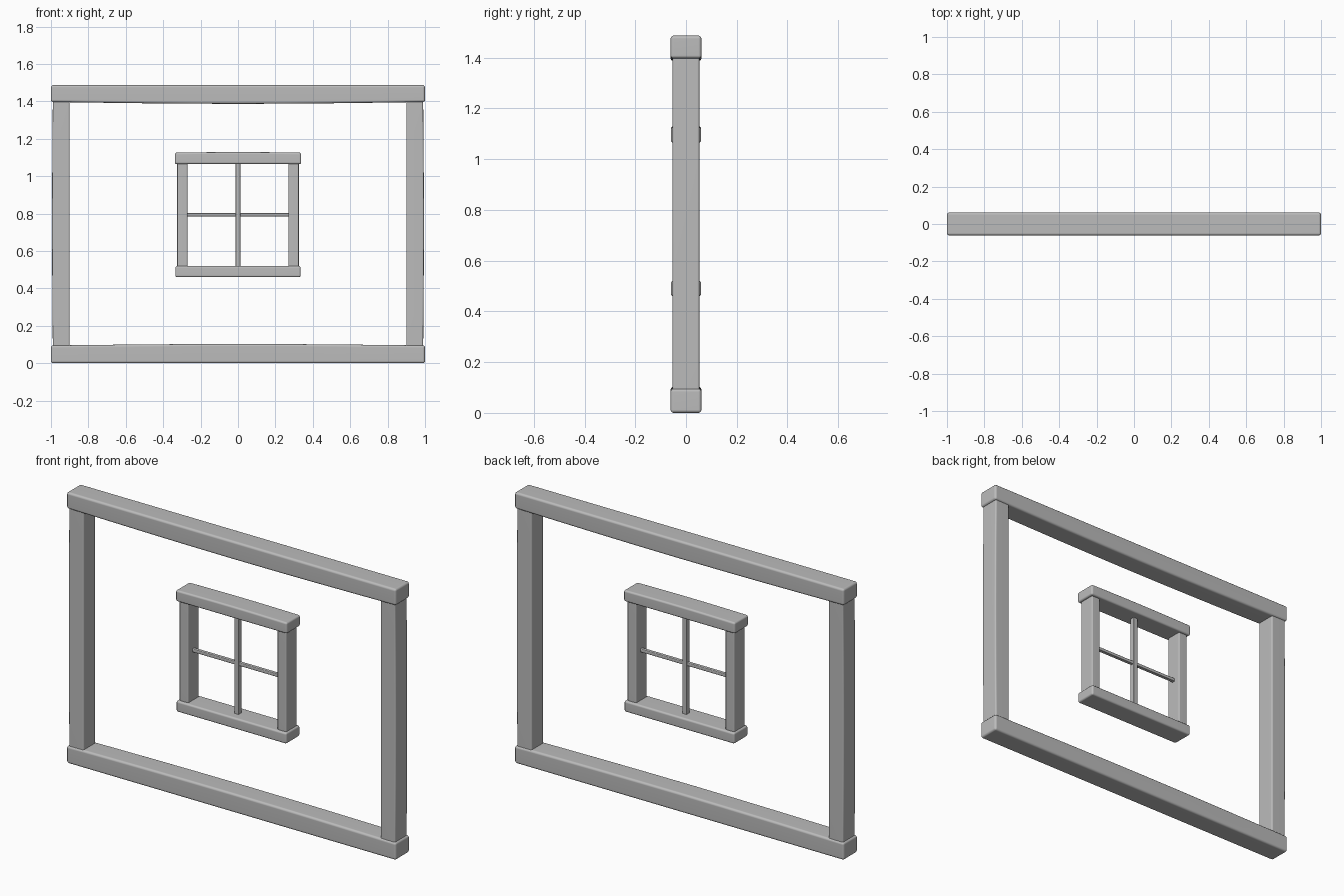
import bpy
import bmesh
import math
from mathutils import Vector

cube = bpy.data.objects.get("Cube")
if cube:
    bpy.data.objects.remove(cube, do_unlink=True)

grey = bpy.data.materials.new("weathered_grey")
grey.use_nodes = True
colour = (0.5, 0.5, 0.5, 1)
grey.diffuse_color = colour
grey.node_tree.nodes["Principled BSDF"].inputs["Base Color"].default_value = colour


def beam(name, x, z, depth, bevel, bulge=(0, 0)):
    """Soft-edged beam over ranges x and z; bulge swells one side at mid-length."""
    low = Vector((x[0], -depth, z[0]))
    size = Vector((x[1], depth, z[1])) - low
    centre = low + size / 2
    axis = 0 if size.x > size.z else 2
    across = 2 - axis
    bm = bmesh.new()
    bmesh.ops.create_cube(bm, size=1)
    for v in bm.verts:
        v.co = centre + Vector(a * b for a, b in zip(v.co, size))
    bmesh.ops.bevel(bm, geom=bm.edges[:], offset=bevel, segments=3,
                    profile=0.5, affect='EDGES')

    # Cross cuts let the hewn side swell gently along its length
    normal = Vector((0, 0, 0))
    normal[axis] = 1
    for i in range(1, 8):
        cut = low + normal * size[axis] * i / 8
        bmesh.ops.bisect_plane(bm, geom=bm.verts[:] + bm.edges[:] + bm.faces[:],
                               plane_co=cut, plane_no=normal)
    amount = Vector((bulge[0], 0, bulge[1]))[across]
    for v in bm.verts:
        t = (v.co[axis] - low[axis]) / size[axis]
        side = (v.co[across] - centre[across]) * amount
        if side > 0:
            v.co[across] += amount * math.sin(math.pi * t)
    for f in bm.faces:
        f.smooth = True
    bmesh.ops.recalc_face_normals(bm, faces=bm.faces[:])
    mesh = bpy.data.meshes.new(name)
    bm.to_mesh(mesh)
    bm.free()
    mesh.materials.append(grey)
    obj = bpy.data.objects.new(name, mesh)
    bpy.context.collection.objects.link(obj)
    weighted = obj.modifiers.new("clean_shading", 'WEIGHTED_NORMAL')
    weighted.keep_sharp = True
    return obj


# Outer wall frame
beam("bottom_beam", (-1, 1), (0, 0.095), 0.061, 0.012, (0, 0.008))
beam("top_beam", (-1, 1), (1.397, 1.487), 0.061, 0.012, (0, -0.01))

# Window rails
beam("window_sill", (-0.335, 0.335), (0.46, 0.52), 0.06, 0.01)
beam("window_header", (-0.338, 0.338), (1.065, 1.126), 0.06, 0.01, (0, 0.003))

# Posts on both sides
for side, s in (("left", 1), ("right", -1)):
    beam(side + "_post", sorted((s * 0.9, s * 0.99)), (0.085, 1.405),
         0.053, 0.008, (s * 0.004, 0))
    beam(side + "_window_post", sorted((s * 0.27, s * 0.325)), (0.51, 1.075),
         0.046, 0.007)

# Window bars
beam("vertical_bar", (-0.013, 0.013), (0.51, 1.075), 0.014, 0.004)
beam("horizontal_bar", (-0.28, 0.28), (0.785, 0.803), 0.01, 0.004)
